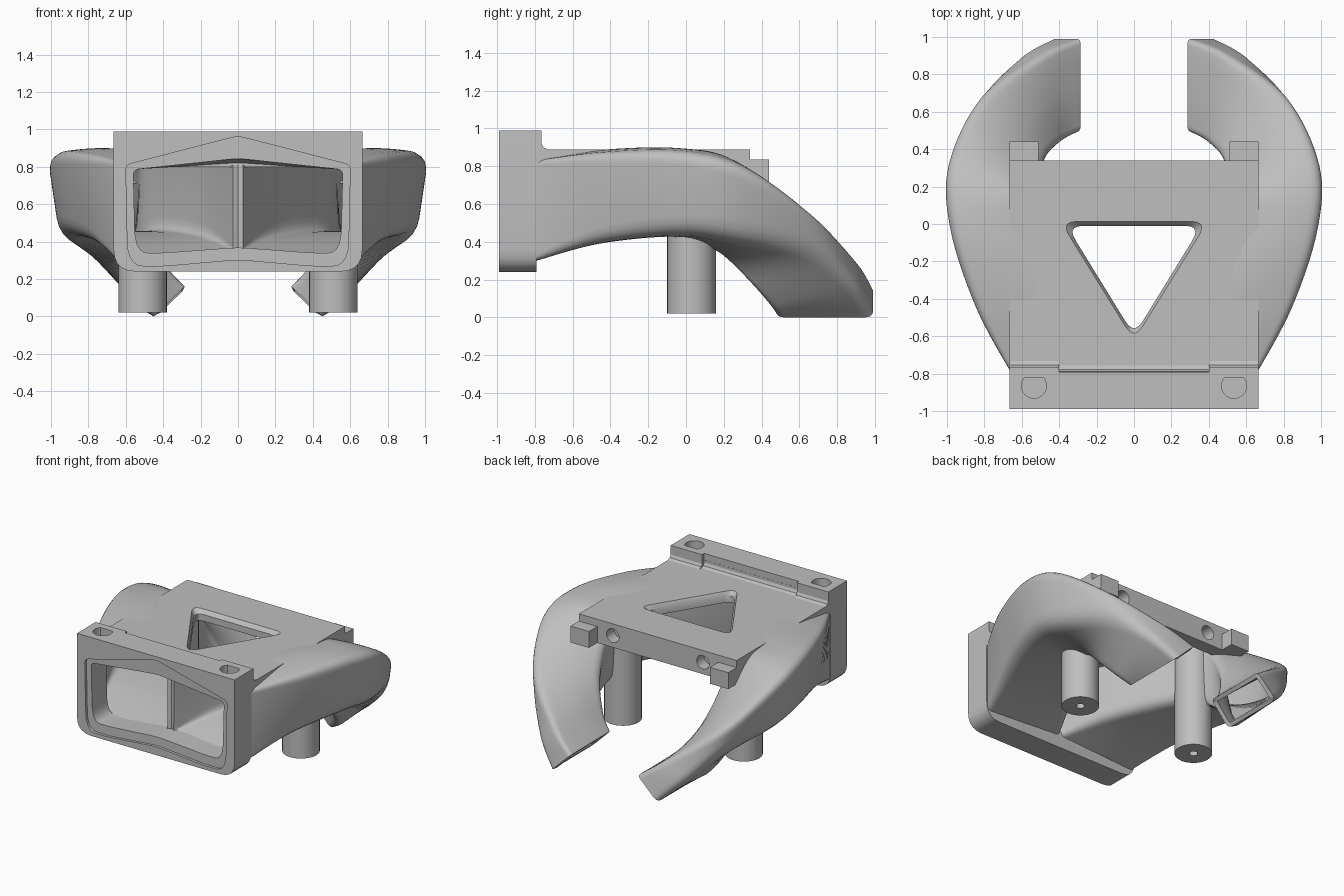
import bpy, bmesh, math
from mathutils import Vector

if "Cube" in bpy.data.objects:
    bpy.data.objects.remove(bpy.data.objects["Cube"], do_unlink=True)

grey = bpy.data.materials.new("matte_grey")
grey.use_nodes = True
COLOUR = (0.52, 0.52, 0.52, 1)
grey.diffuse_color = COLOUR
grey.node_tree.nodes["Principled BSDF"].inputs["Base Color"].default_value = COLOUR


def activate(ob):
    bpy.ops.object.select_all(action='DESELECT')
    bpy.context.view_layer.objects.active = ob
    ob.select_set(True)


def modify(ob, kind, **settings):
    mod = ob.modifiers.new(kind.title(), kind)
    for key, value in settings.items():
        setattr(mod, key, value)
    activate(ob)
    bpy.ops.object.modifier_apply(modifier=mod.name)


def smooth(ob, angle=32):
    activate(ob)
    bpy.ops.object.shade_smooth_by_angle(angle=math.radians(angle))


def rounded(points, radii, steps=5):
    """Round every corner of a closed outline."""
    out = []
    for i, (p, radius) in enumerate(zip(points, radii)):
        a, b = points[i - 1] - p, points[(i + 1) % len(points)] - p
        start = p + a.normalized() * min(radius, a.length * 0.45)
        end = p + b.normalized() * min(radius, b.length * 0.45)
        for k in range(steps + 1):
            t = k / steps
            out.append(start * (1 - t) ** 2 + p * 2 * t * (1 - t) + end * t * t)
    return out


def loft(name, loops, caps=True):
    """Skin a row of matching closed outlines."""
    bm = bmesh.new()
    rings = [[bm.verts.new(p) for p in loop] for loop in loops]
    n = len(rings[0])
    for r, s in zip(rings, rings[1:]):
        for i in range(n):
            bm.faces.new((r[i], r[(i + 1) % n], s[(i + 1) % n], s[i]))
    if caps:
        bm.faces.new(rings[0])
        bm.faces.new(rings[-1])
    bmesh.ops.recalc_face_normals(bm, faces=bm.faces)
    mesh = bpy.data.meshes.new(name)
    bm.to_mesh(mesh)
    bm.free()
    mesh.materials.append(grey)
    ob = bpy.data.objects.new(name, mesh)
    bpy.context.collection.objects.link(ob)
    return ob


def prism(name, outline, z):
    return loft(name, [[Vector((a, b, h)) for a, b in outline] for h in z])


def box(name, x, y, z):
    return prism(name, ((x[0], y[0]), (x[1], y[0]), (x[1], y[1]), (x[0], y[1])), z)


def cylinder(name, centre, radius, start, end, axis="z"):
    ring = []
    for k in range(32):
        a = math.tau * k / 32
        ring.append((centre[0] + radius * math.cos(a), centre[1] + radius * math.sin(a)))
    if axis == "z":
        return prism(name, ring, (start, end))
    return loft(name, [[Vector((u, h, v)) for u, v in ring] for h in (start, end)])


def cut(ob, cutter):
    cutter.hide_render = True
    modify(ob, 'BOOLEAN', object=cutter, operation='DIFFERENCE', solver='EXACT')
    bpy.data.objects.remove(cutter, do_unlink=True)


def mirror(ob):
    modify(ob, 'MIRROR', use_mirror_merge=False)


# Curved hollow ducts: outer top, outer bottom, inner bottom, inner top, radius, crown
stations = [
    ((.655, -.80, .83), (.655, -.80, .295), (0, -.80, .335), (0, -.80, .83), .04, 0),
    ((.85, -.45, .87), (.79, -.45, .39), (.15, -.47, .40), (.15, -.47, .86), .09, .025),
    ((.99, -.03, .875), (.93, -.03, .43), (.39, -.05, .425), (.39, -.05, .86), .11, .035),
    ((1.0, .32, .79), (.94, .28, .40), (.50, .14, .34), (.49, .16, .84), .11, .025),
    ((.82, .68, .55), (.80, .67, .33), (.57, .31, .165), (.47, .34, .55), .10, .02),
    ((.48, .91, .30), (.63, .89, .17), (.53, .43, .05), (.38, .44, .28), .07, 0),
    ((.285, .99, .16), (.45, .99, 0), (.45, .475, 0), (.285, .495, .16), .05, 0),
]


def section(s):
    ot, ob, ib, it = (Vector(p) for p in s[:4])
    crown = it.lerp(ot, .6) + Vector((0, 0, s[5]))
    r = s[4]
    return rounded([ot, ob, ib, it, crown], (r * .65, r, r, r * .65, r * 1.5))


def spline(a, b, c, d, t):
    return 0.5 * (2 * b + (c - a) * t + (2 * a - 5 * b + 4 * c - d) * t * t
                  + (3 * b - a - 3 * c + d) * t ** 3)


keys = [section(s) for s in stations]
keys = [keys[0]] + keys + [keys[-1]]
loops = []
for i in range(len(keys) - 3):
    for k in range(8):
        loops.append([spline(*pts, k / 8) for pts in zip(*keys[i:i + 4])])
loops.append(keys[-1])
duct = loft("curved_ducts", loops, caps=False)
modify(duct, 'SOLIDIFY', thickness=0.03, offset=-1)
mirror(duct)
smooth(duct, 38)


# Inlet flange with rounded lower corners
def slab_outline(y):
    corners = [Vector((x, y, z)) for x, z in
               ((-.665, .99), (-.665, .24), (.665, .24), (.665, .99))]
    return rounded(corners, (.001, .12, .12, .001))


flange = loft("inlet_flange", [slab_outline(-.99), slab_outline(-.79)])


# Stepped inlet opening: side, upper side, upper middle, lower side, lower middle
def opening(y, side, top, peak, low, mid):
    half = [(-side, top), (-side * .98, low), (-.4, low), (0, mid)]
    pts = half + [(-x, z) for x, z in reversed(half[:3])] + [(0, peak)]
    radii = (.03, .13, .06, .06, .06, .13, .03, .04)
    return rounded([Vector((x, y, z)) for x, z in pts], radii)


cut(flange, loft("opening_cutter", [opening(-1.0, .60, .81, .965, .27, .305),
                                    opening(-.97, .60, .81, .965, .27, .305),
                                    opening(-.969, .56, .785, .845, .34, .37),
                                    opening(-.78, .56, .785, .82, .34, .37)]))
for side in (-1, 1):
    cut(flange, cylinder("bolt_cutter", (side * .535, -.865), .067, .87, 1.05))
smooth(flange)


# Filleted lip behind the flange, deeper at the two corners
def lip(name, x, y, top):
    profile = [(-.82, .85), (-.82, top), (y, top), (y, .92), (y + .01, .90), (y + .035, .889)]
    return loft(name, [[Vector((h, a, b)) for a, b in profile] for h in x])


lip("flange_lip", (-.40, .40), -.789, .94)
mirror(lip("flange_corners", (.40, .665), -.765, .99))

# Top plate with a triangular window
plate = box("top_plate", (-.665, .665), (-.80, .34), (.81, .89))


def triangle(z, grow):
    pts = [(-.36 - grow, grow * .7 - .01), (.36 + grow, grow * .7 - .01), (0, -.595 - grow * .8)]
    return rounded([Vector((x, y, z)) for x, y in pts], (.09, .09, .09))


cut(plate, loft("window_cutter", [triangle(.70, 0), triangle(.86, 0), triangle(.90, .045)]))

# Rear bar with two screw holes
bar = box("rear_bar", (-.665, .665), (.24, .34), (.71, .885))
for side in (-1, 1):
    for part in (bar, plate):
        cut(part, cylinder("screw_cutter", (side * .38, .80), .052, .25, .40, "y"))
smooth(bar)
smooth(plate)

# Rear tabs
tab = box("rear_tabs", (.51, .665), (.25, .44), (.71, .835))
mirror(tab)

# Mounting posts, trimmed inside the ducts, with a small hole in the foot
post = cylinder("mounting_posts", (.51, .03), .13, .02, .83)
cut(post, cylinder("post_cutter", (.51, .03), .03, -.05, .25))
cut(post, prism("trim_cutter", ((.36, -.13), (.80, -.13), (.80, .2), (.53, .2)), (.445, .90)))
mirror(post)
smooth(post)
